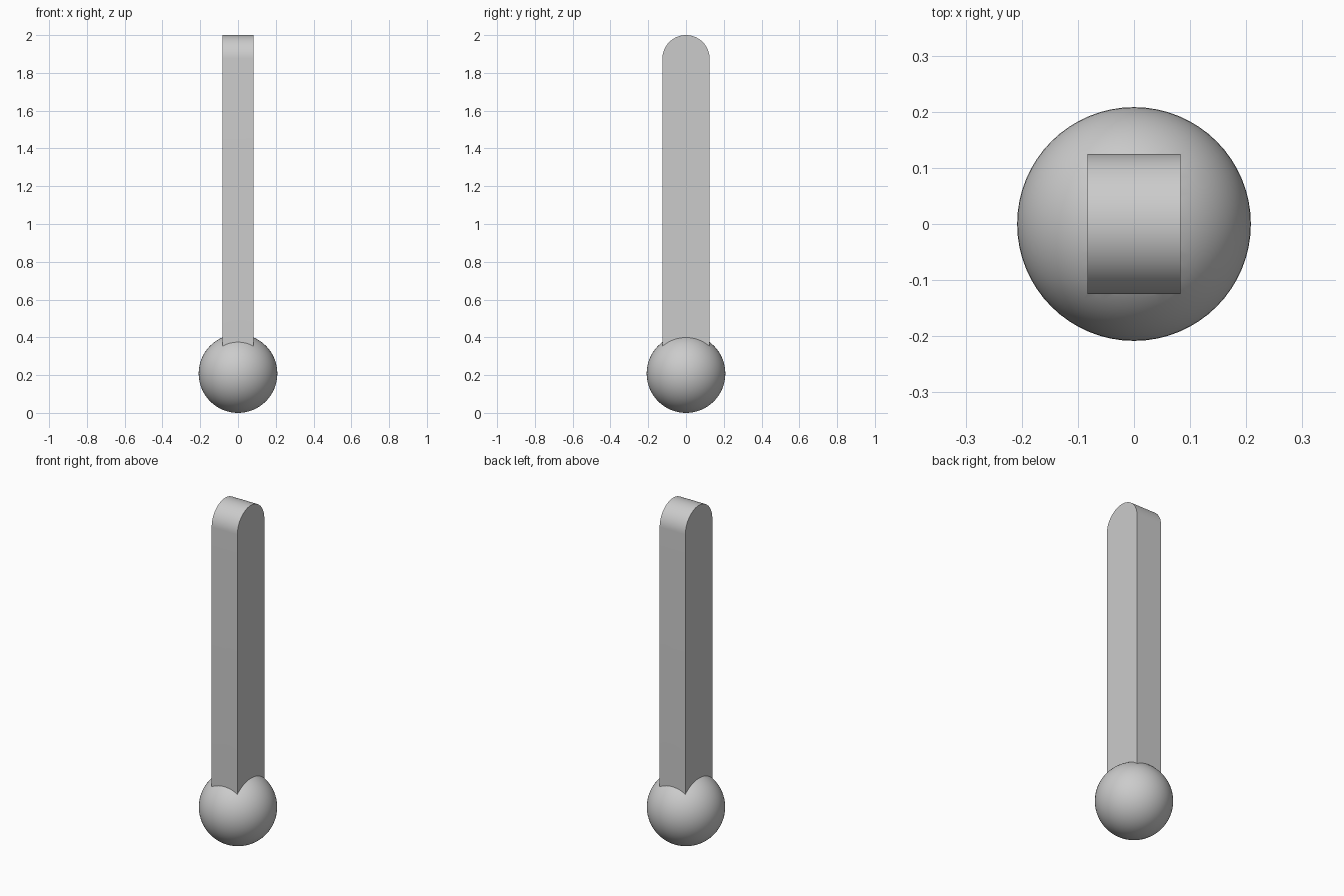
import bpy, bmesh, math

cube = bpy.data.objects.get("Cube")
if cube:
    bpy.data.objects.remove(cube, do_unlink=True)

BALL_R = 0.2083
HALF_X, HALF_Y = 0.0833, 0.125
TOP = 2.0
ARC_STEPS = 32

grey = bpy.data.materials.new("plain grey")
grey.use_nodes = True
colour = (0.6, 0.6, 0.6, 1)
grey.diffuse_color = colour
grey.node_tree.nodes["Principled BSDF"].inputs["Base Color"].default_value = colour


def finish(obj):
    obj.data.materials.append(grey)
    bpy.ops.object.select_all(action='DESELECT')
    obj.select_set(True)
    bpy.context.view_layer.objects.active = obj
    bpy.ops.object.shade_smooth_by_angle(angle=math.radians(30))


# Round ball at the foot
bpy.ops.mesh.primitive_uv_sphere_add(segments=64, ring_count=32, radius=BALL_R,
                                     location=(0, 0, BALL_R))
ball = bpy.context.object
ball.name = "ball"
finish(ball)

# Flat bar with a half-round top, rising from inside the ball
profile = [(-HALF_Y, BALL_R), (HALF_Y, BALL_R)]
for i in range(ARC_STEPS + 1):
    a = math.pi * i / ARC_STEPS
    profile.append((HALF_Y * math.cos(a), TOP - HALF_Y + HALF_Y * math.sin(a)))

bm = bmesh.new()
face = bm.faces.new([bm.verts.new((-HALF_X, y, z)) for y, z in profile])
extruded = bmesh.ops.extrude_face_region(bm, geom=[face])["geom"]
bmesh.ops.translate(bm, vec=(2 * HALF_X, 0, 0),
                    verts=[v for v in extruded if isinstance(v, bmesh.types.BMVert)])
bmesh.ops.recalc_face_normals(bm, faces=bm.faces)
mesh = bpy.data.meshes.new("bar")
bm.to_mesh(mesh)
bm.free()
bar = bpy.data.objects.new("bar", mesh)
bpy.context.collection.objects.link(bar)
finish(bar)

# Join the two solids into one clean surface
union = ball.modifiers.new("join bar", 'BOOLEAN')
union.operation = 'UNION'
union.solver = 'EXACT'
union.object = bar
bpy.context.view_layer.objects.active = ball
# Apply the join ahead of the shading modifier
bpy.ops.object.modifier_move_to_index(modifier=union.name, index=0)
bpy.ops.object.modifier_apply(modifier=union.name)
bpy.data.objects.remove(bar, do_unlink=True)
ball.name = "ball_and_bar"
finish_mods = ball.modifiers[:]
bpy.ops.object.select_all(action='DESELECT')
ball.select_set(True)
bpy.ops.object.shade_smooth_by_angle(angle=math.radians(30))
